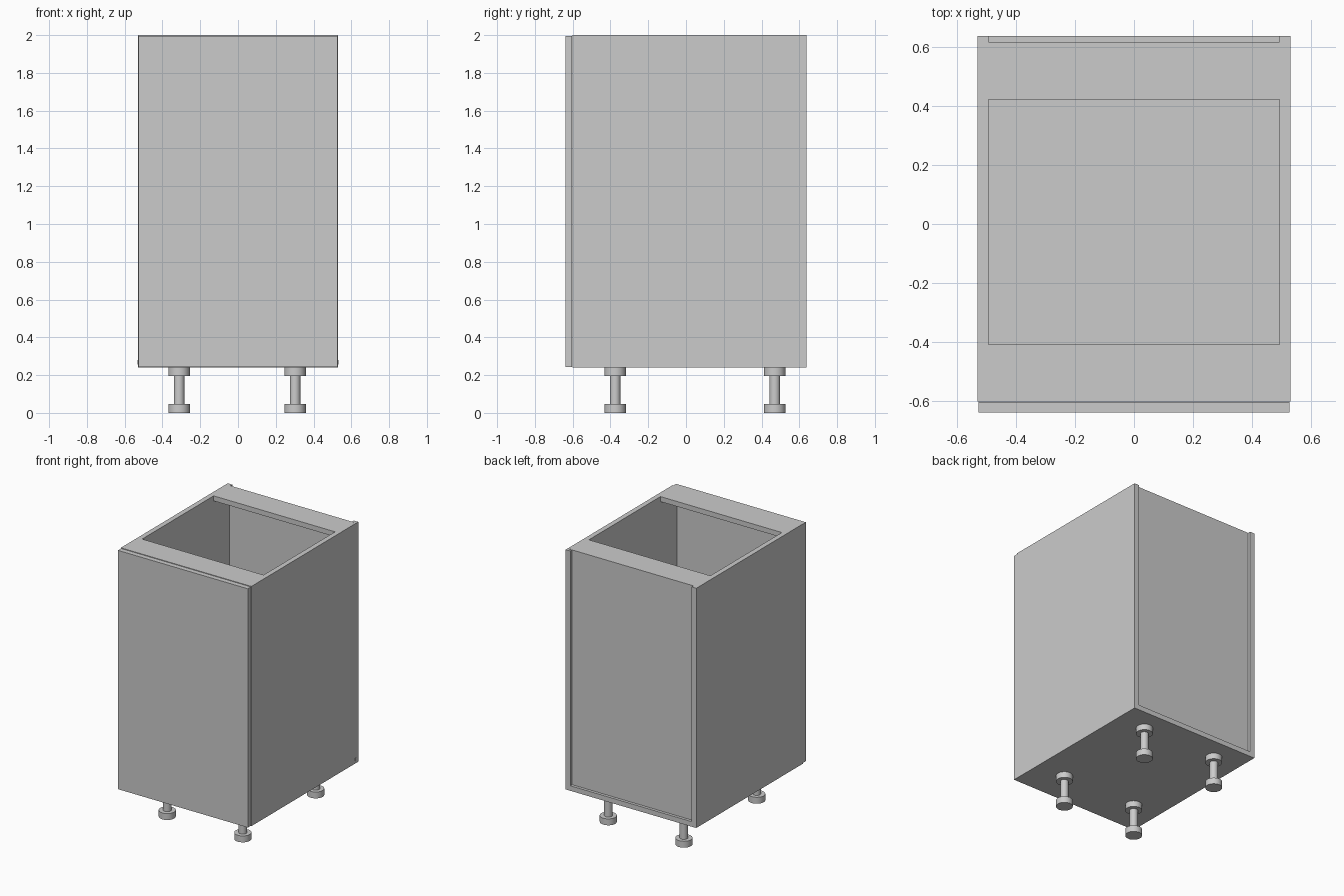
import bpy
import math

if "Cube" in bpy.data.objects:
    bpy.data.objects.remove(bpy.data.objects["Cube"])


def box(name, x0, x1, y0, y1, z0, z1):
    bpy.ops.mesh.primitive_cube_add(size=1, location=((x0 + x1) / 2, (y0 + y1) / 2, (z0 + z1) / 2))
    ob = bpy.context.object
    ob.name = name
    ob.scale = (x1 - x0, y1 - y0, z1 - z0)
    bpy.ops.object.transform_apply(location=False, rotation=False, scale=True)
    return ob


def cylinder(name, x, y, z0, z1, r, sides=32):
    bpy.ops.mesh.primitive_cylinder_add(vertices=sides, radius=r, depth=z1 - z0, location=(x, y, (z0 + z1) / 2))
    ob = bpy.context.object
    ob.name = name
    bpy.ops.object.shade_smooth_by_angle(angle=math.radians(35))
    return ob


W, T = 0.53, 0.037              # half width, board thickness
INNER = W - T
FRONT, BACK = -0.602, 0.638     # carcass depth range
LOW, TOP = 0.24, 2.0

# Side panels, with the small fixing pins at their rear corners
for side, s in (("left", -1), ("right", 1)):
    x0, x1 = sorted((s * INNER, s * W))
    box(side + "_panel", x0, x1, FRONT, BACK, LOW, TOP)
    cylinder(side + "_top_pin", s * 0.512, 0.612, TOP - 0.02, TOP + 0.001, 0.006, 16)
    x0, x1 = sorted((s * (W - 0.01), s * (W + 0.001)))
    box(side + "_rear_pin", x0, x1, 0.603, 0.617, 0.257, 0.28)

# Floor, top rails and recessed back
box("floor_panel", -INNER, INNER, FRONT, BACK, LOW, LOW + T)
box("front_rail", -INNER, INNER, FRONT, -0.408, TOP - T, TOP)
box("rear_rail", -INNER, INNER, 0.422, 0.604, TOP - T, TOP)
box("back_panel", -INNER, INNER, 0.604, 0.617, LOW + T, TOP)

# Door
box("door", -W + 0.003, W - 0.003, -0.639, FRONT - 0.001, LOW + 0.003, TOP - 0.004)

# Adjustable feet: base pad, stem, top collar
for xn, x in (("left", -0.312), ("right", 0.302)):
    for yn, y in (("front", -0.375), ("rear", 0.47)):
        name = f"{yn}_{xn}_foot"
        cylinder(name + "_pad", x, y, 0.0, 0.047, 0.057)
        cylinder(name + "_stem", x, y, 0.047, 0.196, 0.028)
        cylinder(name + "_collar", x, y, 0.196, LOW, 0.057)
